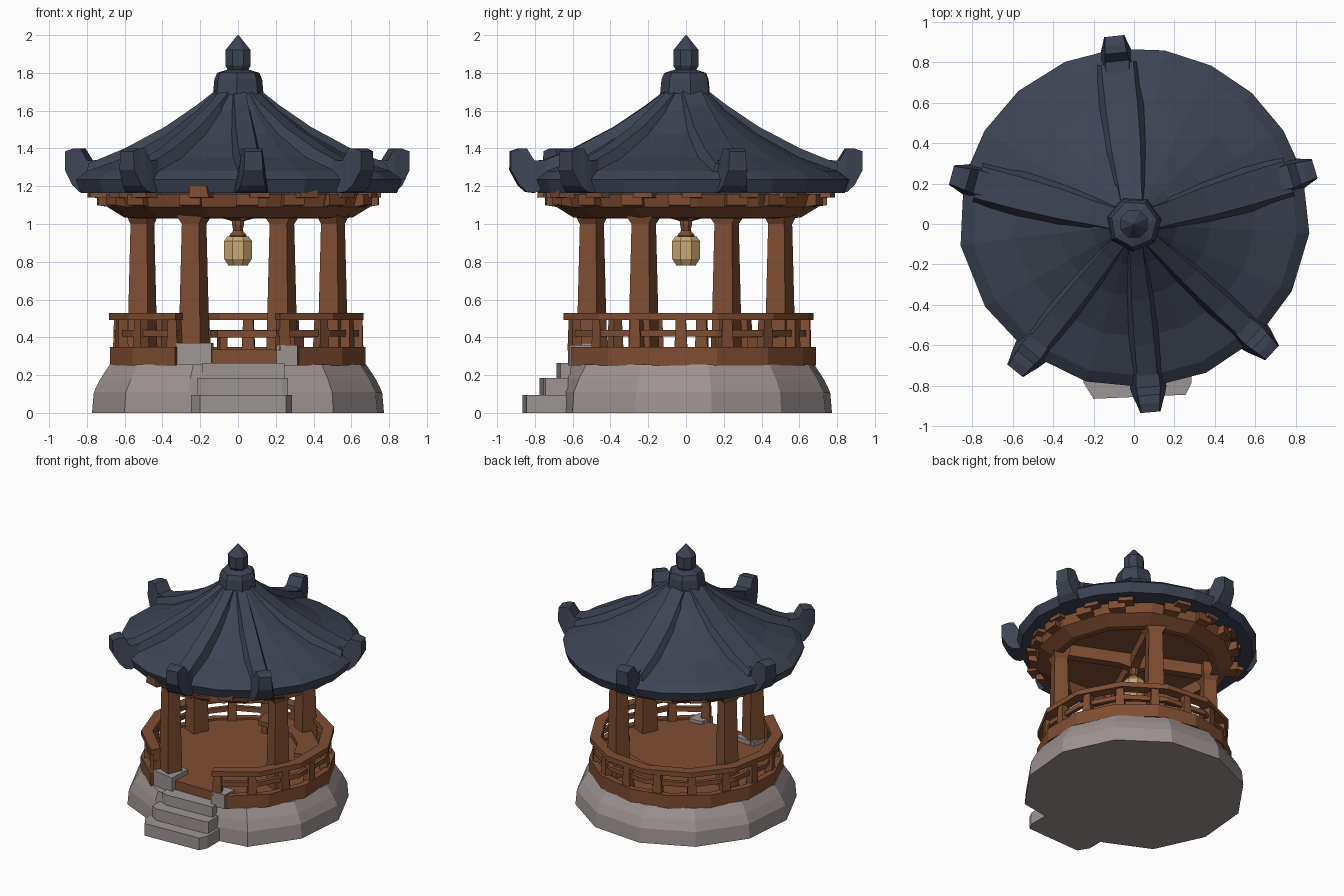
import bpy, bmesh, math, random
from mathutils import Vector

if "Cube" in bpy.data.objects:
    bpy.data.objects.remove(bpy.data.objects["Cube"])
random.seed(4)
rad = math.radians


def material(name, rgb):
    m = bpy.data.materials.new(name)
    m.diffuse_color = (*rgb, 1)
    m.use_nodes = True
    m.node_tree.nodes["Principled BSDF"].inputs["Base Color"].default_value = m.diffuse_color
    return m


WOOD = material("brown wood", (0.215, 0.076, 0.032))
ROOF = material("slate blue tile", (0.047, 0.057, 0.088))
STONE = material("warm stone", (0.34, 0.295, 0.285))
STEP = material("grey stone", (0.335, 0.30, 0.29))
LAMP = material("lantern paper", (0.60, 0.40, 0.17))


def loft(name, sections, mat):
    """Join equal-length loops of points into one closed flat-shaded solid."""
    bm = bmesh.new()
    rows = [[bm.verts.new(p) for p in s] for s in sections]
    n = len(rows[0])
    for a, b in zip(rows, rows[1:]):
        for i in range(n):
            j = (i + 1) % n
            bm.faces.new((a[i], a[j], b[j], b[i]))
    bm.faces.new(rows[0][::-1])
    bm.faces.new(rows[-1])
    bmesh.ops.recalc_face_normals(bm, faces=bm.faces)
    me = bpy.data.meshes.new(name)
    bm.to_mesh(me)
    bm.free()
    me.materials.append(mat)
    ob = bpy.data.objects.new(name, me)
    bpy.context.collection.objects.link(ob)
    return ob


def pol(r, deg, z, side=0.0):
    """Point at radius r along an angle, shifted sideways."""
    c, s = math.cos(rad(deg)), math.sin(rad(deg))
    return Vector((r * c - side * s, r * s + side * c, z))


def turned(name, profile, n, mat, rot=0, front=-2):
    """Turned solid, flattened where it would pass the front limit."""
    rows = [[pol(r, rot + 360 * i / n, z) for i in range(n)] for r, z in profile]
    for p in (p for row in rows for p in row):
        p.y = max(p.y, front)
    return loft(name, rows, mat)


def sweep(name, section, a0, a1, n, mat):
    """Sweep (r, z) points around the z axis."""
    return loft(name, [[pol(r, a0 + (a1 - a0) * i / n, z) for r, z in section]
                       for i in range(n + 1)], mat)


def arc(name, r0, r1, z0, z1, a0, a1, n, mat):
    return sweep(name, [(r0, z0), (r1, z0), (r1, z1), (r0, z1)], a0, a1, n, mat)


def post(name, r, deg, levels, mat):
    """Upright at a radius; levels are (z, radial half size, side half size)."""
    return loft(name, [[pol(r - d, deg, z, -w), pol(r + d, deg, z, -w),
                        pol(r + d, deg, z, w), pol(r - d, deg, z, w)]
                       for z, d, w in levels], mat)


def spoke(name, deg, stations, mat):
    """Radial bar; stations are (r, bottom z, top z, lower half width, upper half width)."""
    return loft(name, [[pol(r, deg, b, -w), pol(r, deg, b, w),
                        pol(r, deg, t, u), pol(r, deg, t, -u)]
                       for r, b, t, w, u in stations], mat)


def slab(name, outline, z0, z1, mat):
    return loft(name, [[(x, y, z) for x, y in outline] for z in (z0, z1)], mat)


# Stone foundation, flattened behind the steps
turned("foundation", [(0.785, 0), (0.775, 0.11), (0.74, 0.18), (0.69, 0.255)],
       12, STONE, 10, front=-0.66)

# Entrance steps with chamfered front corners
for i, (yf, z, xl, xr, c) in enumerate([(-0.865, 0.095, -0.25, 0.285, 0.08),
                                        (-0.775, 0.185, -0.215, 0.265, 0.03),
                                        (-0.685, 0.265, -0.19, 0.245, 0.02)]):
    slab(f"step_{i + 1}", [(xl + 0.05, yf), (xr - 0.03, yf + 0.02), (xr, yf + c),
                           (xr, -0.55), (xl, -0.55), (xl, yf + c)], 0, z, STEP)

# Stone blocks beside the entrance
slab("left_entrance_block", [(-0.325, -0.58), (-0.14, -0.615), (-0.13, -0.43), (-0.29, -0.42)],
     0.25, 0.37, STEP)
slab("right_entrance_block", [(0.205, -0.625), (0.315, -0.615), (0.325, -0.5), (0.22, -0.51)],
     0.25, 0.36, STEP)

# Floor and its raised rim, open at the steps
turned("floor", [(0.67, 0.245), (0.67, 0.335)], 14, WOOD, 8, front=-0.575)
arc("floor_rim", 0.64, 0.688, 0.25, 0.35, -62, 241, 12, WOOD)

# Railing
A0, A1 = -71, 241
arc("top_rail", 0.605, 0.685, 0.492, 0.53, A0, A1, 11, WOOD)
arc("lower_rail", 0.63, 0.66, 0.405, 0.44, A0, A1, 11, WOOD)
for i in range(15):
    a = A0 + 3 + (A1 - A0 - 6) * i / 14
    post(f"rail_post_{i + 1}", 0.635, a, [(0.33, 0.028, 0.034), (0.5, 0.024, 0.026)], WOOD)

# Curved bench inside
arc("bench_seat", 0.42, 0.57, 0.40, 0.435, 15, 105, 4, WOOD)
for a in (20, 50, 100):
    post(f"bench_leg_{a}", 0.48, a, [(0.32, 0.04, 0.02), (0.41, 0.04, 0.02)], WOOD)

# Four tapered pillars with flared capitals, and beams to the middle
for i, a in enumerate((-115, -24, 65, 157)):
    post(f"pillar_{i + 1}", 0.55, a, [(0.27, 0.06, 0.064), (0.37, 0.059, 0.062),
                                      (1.0, 0.047, 0.05), (1.05, 0.06, 0.08),
                                      (1.14, 0.06, 0.08)], WOOD)
    spoke(f"cross_beam_{i + 1}", a, [(0, 1.01, 1.13, 0.03, 0.03),
                                     (0.12, 1.04, 1.13, 0.03, 0.03),
                                     (0.54, 1.04, 1.13, 0.035, 0.035)], WOOD)

# Ring beam with slanted outer underside, and ceiling
sweep("ring_beam", [(0.56, 1.03), (0.61, 1.035), (0.70, 1.09), (0.72, 1.16), (0.58, 1.15)],
      5, 365, 13, WOOD)
turned("ceiling", [(0.67, 1.13), (0.69, 1.168)], 13, WOOD, 5)

# Bracket and rafter ends under the eaves
for i in range(16):
    a = 22.5 * i + random.uniform(-5, 5)
    e = random.uniform(0.75, 0.81)
    spoke(f"bracket_{i + 1}", a, [(0.62, 1.08, 1.15, 0.04, 0.04),
                                  (0.745, 1.10, 1.16, 0.06, 0.06)], WOOD)
    spoke(f"rafter_end_{i + 1}", a + 5, [(0.6, 1.135, 1.20, 0.055, 0.05),
                                         (e, 1.14, 1.20, 0.055, 0.045)], WOOD)

# Concave roof, shallower at the front
RIDGES = (-129, -85, -43, 17, 96, 165)
ANGLES = [-129, -107, -85, -64, -43, -23, -3, 17, 32, 48, 64, 80, 96, 113, 131, 148,
          165, 187, 209]


def eave(a):
    return 0.872 + 0.06 * min(0, math.sin(rad(a)))


PROFILE = [(0.15, 1.69), (0.25, 1.60), (0.44, 1.475), (0.69, 1.355), (0.93, 1.28),
           (1.0, 1.235), (0.97, 1.165), (0.72, 1.175)]
loft("roof", [[pol(k * eave(a), a, z) for a in ANGLES] for k, z in PROFILE], ROOF)

# Ridges ending in upturned horns; the side and back ones are broader
for i, a in enumerate(RIDGES):
    w = 1.45 if a > 0 else 0.9
    spoke(f"roof_ridge_{i + 1}", a, [(0.08, 1.60, 1.73, 0.05 * w, 0.035 * w),
                                     (0.21, 1.54, 1.63, 0.07 * w, 0.04 * w),
                                     (0.38, 1.42, 1.515, 0.085 * w, 0.05 * w),
                                     (0.60, 1.30, 1.40, 0.095 * w, 0.055 * w),
                                     (0.80, 1.20, 1.32, 0.09 * w, 0.055 * w)], ROOF)
    spoke(f"roof_horn_{i + 1}", a, [(0.74, 1.20, 1.34, 0.08, 0.055),
                                    (0.81, 1.165, 1.335, 0.09, 0.06),
                                    (0.85, 1.17, 1.40, 0.08, 0.055),
                                    (0.89, 1.205, 1.40, 0.065, 0.05),
                                    (0.935, 1.285, 1.385, 0.05, 0.045)], ROOF)

# Roof cap and finial
turned("roof_cap", [(0.14, 1.66), (0.13, 1.765), (0.115, 1.80), (0.05, 1.82)], 7, ROOF, 10)
turned("finial", [(0.05, 1.80), (0.073, 1.84), (0.073, 1.92), (0.003, 2.0)], 8, ROOF, 22.5)

# Hanging lantern
turned("lantern_hanger", [(0.03, 1.13), (0.035, 1.0), (0.027, 0.965), (0.05, 0.94),
                          (0.05, 0.92)], 8, WOOD, 22.5)
turned("lantern", [(0.06, 0.935), (0.079, 0.91), (0.079, 0.815), (0.055, 0.78)],
       8, LAMP, 22.5)
